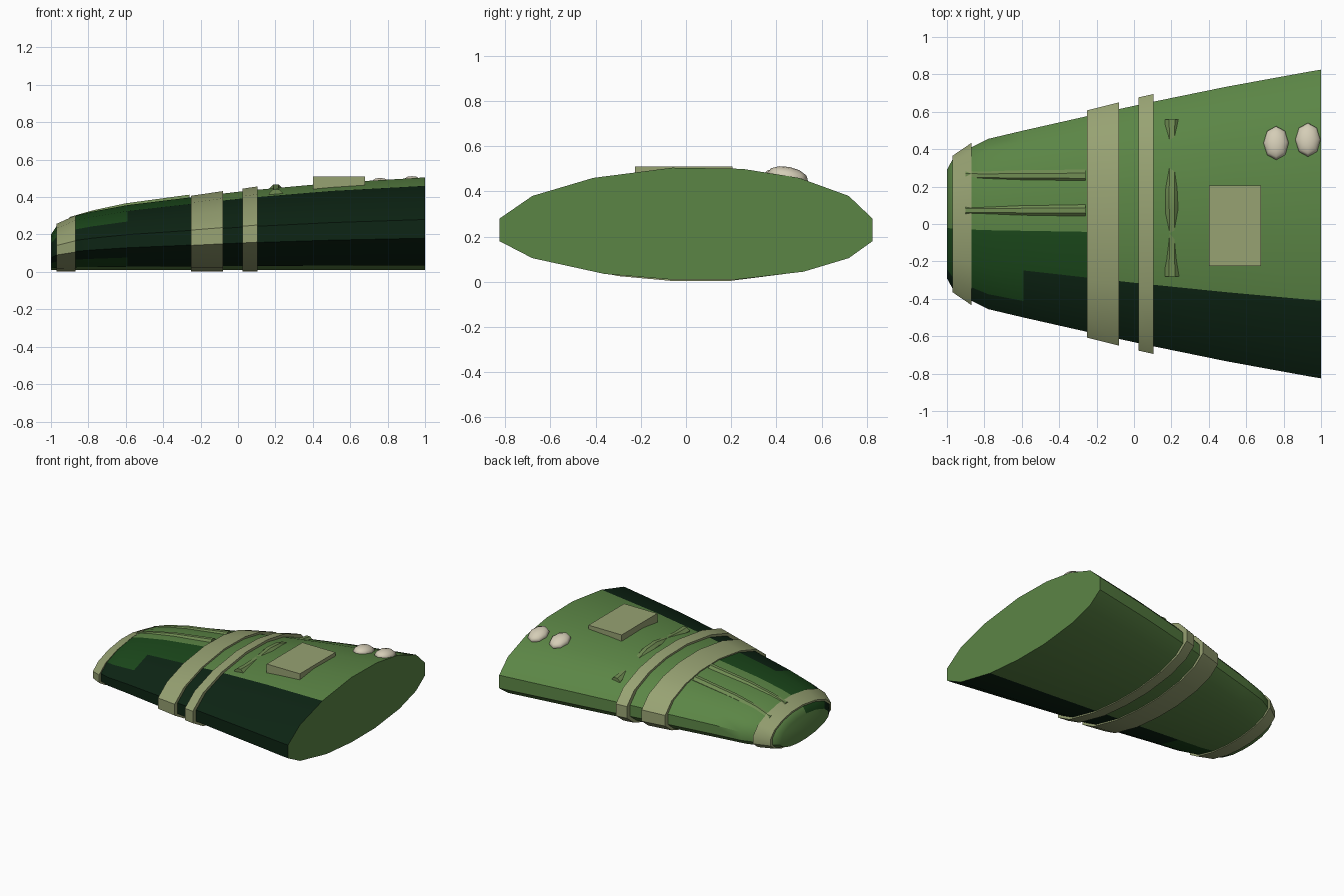
import bpy, bmesh, math
from mathutils import Vector

if "Cube" in bpy.data.objects:
    bpy.data.objects.remove(bpy.data.objects["Cube"])


def material(name, rgb):
    m = bpy.data.materials.new(name)
    m.diffuse_color = (*rgb, 1)
    m.use_nodes = True
    m.node_tree.nodes["Principled BSDF"].inputs["Base Color"].default_value = m.diffuse_color
    return m


GREEN = material("green", (0.105, 0.235, 0.06))
MID = material("mid_green", (0.011, 0.065, 0.011))
DARK = material("dark_green", (0.004, 0.018, 0.007))
TAN = material("tan", (0.31, 0.36, 0.17))
SAGE = material("sage", (0.16, 0.26, 0.085))
CREAM = material("cream", (0.66, 0.61, 0.47))

# Lens-shaped hull section at the wide end (y, z)
SECTION = [(.825, .28), (.72, .38), (.5, .46), (.25, .5), (-.06, .505), (-.41, .46),
           (-.68, .38), (-.825, .28), (-.825, .18), (-.68, .105), (-.36, .035),
           (-.06, .01), (.22, .01), (.52, .045), (.72, .105), (.825, .18)]
N = len(SECTION)
# Stations along the hull: x, half width, top height
STATIONS = [(-1, .29, .2), (-.97, .345, .245), (-.87, .41, .3), (-.78, .455, .322),
            (-.59, .5, .357), (-.2, .588, .405), (.06, .645, .435), (.5, .735, .475),
            (.95, .817, .502), (1, .825, .505)]


def ring(x, half, top, lift=0.0):
    # Hull section scaled to a station, with the underside kept near the floor
    return [Vector((x, y / .825 * half, .01 + (z - .01) / .495 * (top - .01 + 2 * lift) - lift))
            for y, z in SECTION]


def size_at(x):
    for a, b in zip(STATIONS, STATIONS[1:]):
        if x <= b[0]:
            t = (x - a[0]) / (b[0] - a[0])
            return a[1] + t * (b[1] - a[1]), a[2] + t * (b[2] - a[2])


def top_z(x, y):
    # Height of the upper hull surface
    half, top = size_at(x)
    pts = ring(x, half, top)[:8]
    for a, b in zip(pts, pts[1:]):
        if b.y <= y <= a.y:
            return a.z + (b.z - a.z) * (y - a.y) / (b.y - a.y)
    return top


def loft(name, rings, mats, closed=False, pick=None):
    bm = bmesh.new()
    vs = [[bm.verts.new(p) for p in r] for r in rings]
    n = len(vs[0])
    pairs = list(zip(vs, vs[1:])) + ([(vs[-1], vs[0])] if closed else [])
    for j, (a, b) in enumerate(pairs):
        for i in range(n):
            k = (i + 1) % n
            f = bm.faces.new((a[i], a[k], b[k], b[i]))
            f.material_index = pick(j, i) if pick else 0
    if not closed:
        bm.faces.new(vs[0])
        bm.faces.new(vs[-1])
    bmesh.ops.recalc_face_normals(bm, faces=bm.faces)
    me = bpy.data.meshes.new(name)
    bm.to_mesh(me)
    bm.free()
    ob = bpy.data.objects.new(name, me)
    bpy.context.collection.objects.link(ob)
    finish(ob, name, mats)
    return ob


def finish(ob, name, mats, angle=38):
    ob.name = name
    for m in mats:
        ob.data.materials.append(m)
    bpy.ops.object.select_all(action='DESELECT')
    ob.select_set(True)
    bpy.context.view_layer.objects.active = ob
    bpy.ops.object.shade_smooth_by_angle(angle=math.radians(angle))


# Hull with painted camouflage panels on the front side
def paint(j, i):
    x = STATIONS[j][0]
    if i == 4:
        return 1 if x < -.25 else 0
    if i in (5, 9):
        return 1 if x < -.6 else 2
    return 2 if 6 <= i <= 8 else 0


loft("hull", [ring(*s) for s in STATIONS], [GREEN, MID, DARK], pick=paint)


# Bands wrapped around the hull
def band(name, x0, x1, h0, h1, t0, t1):
    inner = [ring(x, size_at(x)[0] - .02, size_at(x)[1] - .02, -.01) for x in (x1, x0)]
    outer = [ring(x0, h0, t0, .007), ring(x1, h1, t1, .007)]
    loft(name, outer + inner, [TAN], closed=True)


band("wide_strap", -.25, -.08, .608, .65, .4, .425)
band("narrow_strap", .025, .105, .677, .695, .438, .45)
band("tip_band", -.97, -.87, .365, .433, .25, .295)


# Half-sunken pipes along the narrow end
def circle(center, axis, r, n=8):
    pts = []
    for i in range(n):
        a = math.tau * (i + .5) / n
        off = (0, math.cos(a) * r, math.sin(a) * r) if axis == 'x' else \
              (math.cos(a) * r, 0, math.sin(a) * r)
        pts.append(Vector(center) + Vector(off))
    return pts


for name, y in (("outer_pipe", .258), ("inner_pipe", .072)):
    loft(name, [circle((x, y, top_z(x, y) - .016), 'x', r)
                for x, r in ((-.9, .03), (-.78, .026), (-.6, .032), (-.26, .036))], [SAGE])

# Wavy cord across the top, dipping in and out of the hull
cord = [(-.28, -.012, .041), (-.19, -.024, .038), (-.05, -.03, .031), (.08, -.014, .038),
        (.2, -.02, .038), (.3, -.036, .037), (.38, -.045, .037), (.47, -.03, .035), (.56, -.015, .041)]
loft("cord", [circle((.203, y, top_z(.203, y) + dz), 'y', r) for y, dz, r in cord], [SAGE])

# Flat box on the top
bpy.ops.mesh.primitive_cube_add(size=1, location=(.54, -.01, .466))
box = bpy.context.object
box.scale = (.28, .43, .088)
finish(box, "top_box", [TAN], 20)

# Rounded pale studs near the wide end
for name, x, y in (("stud_inner", .76, .433), ("stud_outer", .93, .45)):
    bpy.ops.mesh.primitive_uv_sphere_add(segments=8, ring_count=6, radius=1,
                                         location=(x, y, top_z(x, y) + .002))
    stud = bpy.context.object
    stud.scale = (.068, .092, .044)
    stud.rotation_euler = (-.2, 0, 0)
    finish(stud, name, [CREAM], 60)
